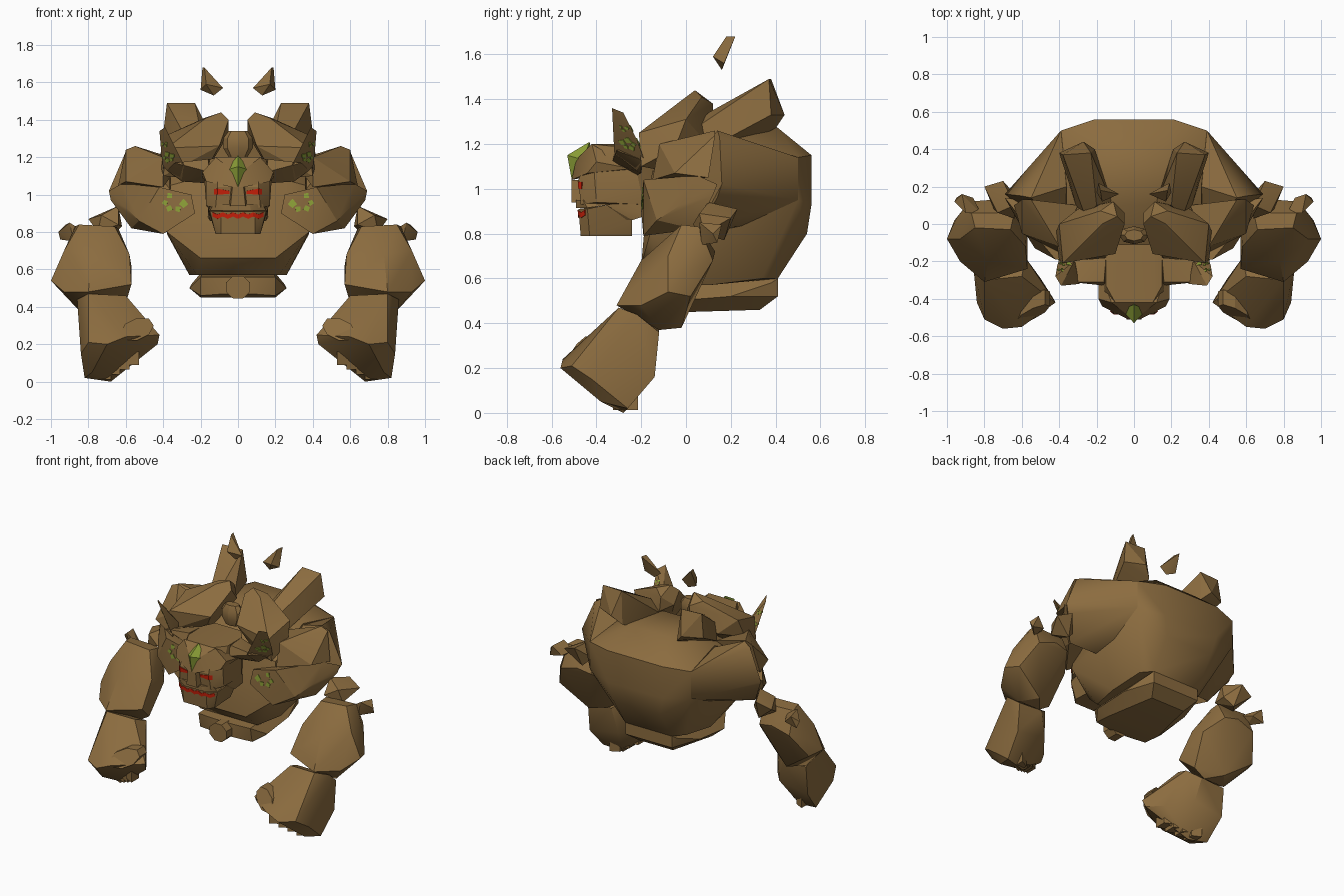
import bpy
import bmesh
import math
import random
from mathutils import Vector
from mathutils.bvhtree import BVHTree

random.seed(4)
if "Cube" in bpy.data.objects:
    bpy.data.objects.remove(bpy.data.objects["Cube"])


def make_material(name, color):
    material = bpy.data.materials.new(name)
    material.use_nodes = True
    material.diffuse_color = (*color, 1)
    shader = material.node_tree.nodes["Principled BSDF"]
    shader.inputs["Base Color"].default_value = (*color, 1)
    shader.inputs["Roughness"].default_value = 0.9
    return material


stone = make_material("brown stone", (0.26, 0.15, 0.05))
moss = make_material("moss green", (0.27, 0.36, 0.04))
glow = make_material("glowing red", (0.6, 0.015, 0.003))


def rock(name, points, material=stone, paired=False, smooth=24):
    """Faceted rock from corner points in hundredths; paired rocks get a twin
    on the other side, the others are symmetric across the middle."""
    corners = [Vector(p) / 100 for p in points]
    if not paired:
        corners += [Vector((-c.x, c.y, c.z)) for c in corners if c.x > 0.001]
    bm = bmesh.new()
    for corner in corners:
        bm.verts.new(corner)
    bmesh.ops.convex_hull(bm, input=bm.verts)
    loose = [v for v in bm.verts if not v.link_faces]
    bmesh.ops.delete(bm, geom=loose, context="VERTS")
    bmesh.ops.recalc_face_normals(bm, faces=bm.faces)
    mesh = bpy.data.meshes.new(name)
    bm.to_mesh(mesh)
    bm.free()
    mesh.materials.append(material)
    obj = bpy.data.objects.new(name, mesh)
    bpy.context.collection.objects.link(obj)
    if paired:
        obj.modifiers.new("mirror", "MIRROR")
    bpy.ops.object.select_all(action="DESELECT")
    obj.select_set(True)
    bpy.context.view_layer.objects.active = obj
    bpy.ops.object.shade_smooth_by_angle(angle=math.radians(smooth))
    return obj


def decal(name, target, outline, material, facing=-1):
    """Thin paired plate laid on the front (facing -1) or back (facing 1)
    of a rock, outline in x and z."""
    mesh = target.data
    tree = BVHTree.FromPolygons([v.co for v in mesh.vertices],
                                [p.vertices for p in mesh.polygons])
    plate = []
    for x, z in outline:
        start = Vector((x / 100, 2 * facing, z / 100))
        spot, normal, _, _ = tree.ray_cast(start, Vector((0, -facing, 0)))
        if spot is None:
            return
        plate += [(spot + normal * lift) * 100 for lift in (0.004, -0.003)]
    rock(name, plate, material, paired=True)


def moss_patch(name, target, center, spread, chip_size, count, facing=-1):
    """Ring of small irregular moss chips around a centre."""
    for i in range(count):
        turn = math.tau * i / count + random.uniform(-0.2, 0.2)
        x = center[0] + spread * math.cos(turn)
        z = center[1] + spread * math.sin(turn) * 0.8
        size = chip_size * random.uniform(0.7, 1.2)
        chip = [(x + size * math.cos(turn + a), z + size * math.sin(turn + a))
                for a in (0, 1.4, 2.8, 4.5)]
        decal(name, target, chip, moss, facing)


# Torso: one broad core from belly to back, with a wing for each shoulder
rock("torso_core", [
    (21, 56, 115), (21, 56, 93), (39, 50, 114), (39, 50, 95), (18, 54, 80),
    (31, 38, 78), (15, 40, 128), (10, 10, 128), (36, 20, 120), (25, -15, 108),
    (36, -10, 105), (30, -18, 88), (38, -16, 80), (38, 5, 79), (20, -20, 66),
    (8, -20, 66), (22, -10, 57), (26, 10, 57), (24, 34, 60), (18, 41, 60)],
    smooth=35)
rock("shoulder_wing", [
    (69, 16, 102), (66, 14, 96), (57, 5, 82), (60, 15, 123), (55, 14, 126),
    (39, 50, 114), (39, 50, 95), (36, 20, 119), (38, 8, 80), (30, 32, 84),
    (30, -10, 95)], paired=True, smooth=35)

# Belt and its bead
rock("belt", [
    (20, -15, 56), (8, -16, 56), (7, -16, 47), (20, -13, 46), (26, -5, 50),
    (20, 0, 45), (25, 20, 52), (20, 38, 58), (18, 41, 60), (18, 41, 52),
    (13, 33, 46)])
rock("belt_bead", [
    (7 * math.cos(a), y, 50.5 + 6.5 * math.sin(a))
    for a in [math.tau * (i + 0.5) / 8 for i in range(8)] for y in (-22, -14)])

# Shoulder pads and collar plates
pad = rock("shoulder_pad", [
    (23, -20, 90), (25, -19, 100), (42, -19, 104), (40, -19, 79),
    (53, -13, 86), (57, 4, 82), (60, -2, 93), (68, 12, 97), (69, 14, 102),
    (62, 5, 106), (40, 10, 100)], paired=True)
rock("upper_shoulder", [
    (40, -15, 104), (60, -5, 107), (64, 10, 105), (60, 13, 124),
    (55, 13, 126), (40, -12, 120), (30, 10, 118)], paired=True)
rock("collar_plate", [
    (5, 0, 140), (5, 6, 132), (9, 4, 144), (17, 0, 141), (18, 7, 141),
    (11, 12, 138), (12, 12, 128), (40, 0, 131), (42, -5, 118), (38, -21, 125),
    (40, -20, 110), (10, -16, 126), (20, -10, 108), (30, 8, 122)], paired=True)

# Back horns and floating shards
rock("back_horn", [
    (38, 37, 149), (23, 38, 149), (40, 38, 133), (27, 44, 133), (21, 40, 127),
    (20, 10, 134), (26, 4, 127), (12, 12, 127), (16, 15, 115), (31, 10, 118)],
    paired=True)
rock("floating_shard", [
    (18, 18, 168), (19, 22, 168), (8, 16, 157), (13, 16, 153), (20, 17, 156),
    (17, 12, 159)], paired=True)

# Neck knob
rock("neck_knob", [
    (r * math.cos(a), -6 + r * math.sin(a) * 0.6, z)
    for r, z in ((5, 120), (8, 125), (8, 130), (5, 134))
    for a in [math.tau * i / 8 for i in range(8)]])

# Head
skull = rock("skull", [
    (10, -42, 120), (15, -33, 119), (15, -17, 119), (10, -11, 120),
    (17, -41, 108), (18, -22, 108), (17, -40, 94), (12, -47, 93),
    (11, -48, 104), (16, -19, 93), (12, -11, 95)])
rock("brow", [
    (3, -51, 104), (3, -49, 113), (17, -44, 107), (19, -40, 112),
    (19, -24, 109), (12, -42, 120)])
rock("nose", [(4, -51, 94), (3, -51, 104), (5, -46, 94), (4, -46, 104)])
rock("upper_lip", [
    (6, -49, 95), (13, -46, 95), (15, -44, 91.5), (7, -49, 91.5), (15, -34, 93)])
jaw = rock("lower_jaw", [
    (9, -48, 91), (15, -44, 91), (16, -37, 92.5), (15, -25, 92.5), (9, -47, 79),
    (12, -43, 79), (11, -24, 79), (14, -24, 86)])
rock("jaw_hinge", [
    (10, -36, 86), (16, -36, 93), (16, -18, 94), (16, -18, 88),
    (10, -18, 94), (15, -24, 86)], paired=True)
rock("forehead_crystal", [
    (0, -43, 121), (0, -53, 115), (0, -51, 104), (6.5, -46, 113),
    (0, -42, 110)], moss, smooth=1)

# Ears: thick root, then a horn bending upward
rock("ear_root", [
    (15, -33, 112), (15, -22, 106), (15, -18, 119), (16, -31, 119),
    (34, -31, 117), (38, -20, 113), (30, -20, 107)], paired=True)
ear = rock("ear_horn", [
    (29, -32, 116), (32, -20, 118), (40, -19, 114), (30, -22, 108),
    (41, -22, 122), (39, -33, 136), (42, -28, 134)], paired=True)

# Eyes wrap the corner of the face, mouth is a jagged band
decal("eye", skull, [(4.5, 100.5), (11, 100), (11, 103.2), (4.5, 102)], glow)
decal("eye_corner", skull, [(11, 100), (12.5, 100), (12.5, 103), (11, 103.2)], glow)
for i in range(5):
    x, low, high = i * 2.7, 88 + 1.2 * (i % 2), 89.2 - 1.2 * (i % 2)
    decal("mouth_tooth", jaw, [(x, low - 0.9), (x, low + 1.4),
                               (x + 2.7, high + 1.4), (x + 2.7, high - 0.9)], glow)

# Moss chips
moss_patch("shoulder_moss", pad, (34, 96), 5, 2.3, 6)
for side in (-1, 1):
    moss_patch("ear_moss", ear, (37, 120), 2.2, 1.3, 5, side)
    moss_patch("ear_tip_moss", ear, (39, 127), 1.2, 0.8, 3, side)

# Arms: heavy forearm, fist, fingers
rock("arm", [
    (66, -3, 83), (64, 6, 82), (85, -2, 84), (87, 6, 83), (75, 13, 72),
    (88, 12, 68), (65, 12, 70), (58, -12, 68), (57, 0, 62), (78, -20, 68),
    (93, -8, 70), (95, 3, 64), (57, -24, 52), (60, -12, 42), (80, -31, 48),
    (93, -20, 48), (100, -8, 54), (96, 2, 52), (76, -2, 38), (84, -12, 37),
    (68, -12, 37)], paired=True, smooth=35)
rock("fist", [
    (60, -28, 46), (58, -18, 42), (80, -30, 47), (86, -22, 44), (84, -12, 36),
    (66, -12, 37), (84, -14, 16), (84, -42, 15), (82, -26, 2), (68, -28, 0),
    (78, -38, 5), (70, -56, 20), (60, -55, 24), (80, -51, 21), (43, -40, 20),
    (42, -42, 25), (50, -29, 18), (62, -27, 8), (62, -14, 20)],
    paired=True, smooth=35)
rock("knuckle_pad", [
    (54 + 9 * math.cos(a), -48 - 4 * math.cos(a) + 3 * math.sin(a) + back,
     28 + 6 * math.sin(a) - 2 * math.cos(a))
    for a in [math.tau * i / 8 for i in range(8)] for back in (0, 8)],
    paired=True)
for i in range(4):
    x, y, z = 56 + 5 * i, -36 + 3 * i, 11 - 2.6 * i
    rock("finger", [
        (x + dx, y + dy + dx / 2, z + dz)
        for dx in (-3, 3) for dy in (-4, 4) for dz in (-2, 5)], paired=True)

# Loose stones at the top of each arm
rock("arm_top_stone", [
    (64, 10, 94), (64, 3, 84), (62, 14, 83), (70, 23, 91), (80, 20, 87),
    (75, 8, 80), (73, 6, 89), (68, 17, 77)], paired=True)
rock("elbow_stone", [
    (90, 6, 85), (96, 12, 80), (95, 14, 76), (88, 7, 75), (86, 14, 78),
    (92, 16, 84), (82, 6, 80)], paired=True)
